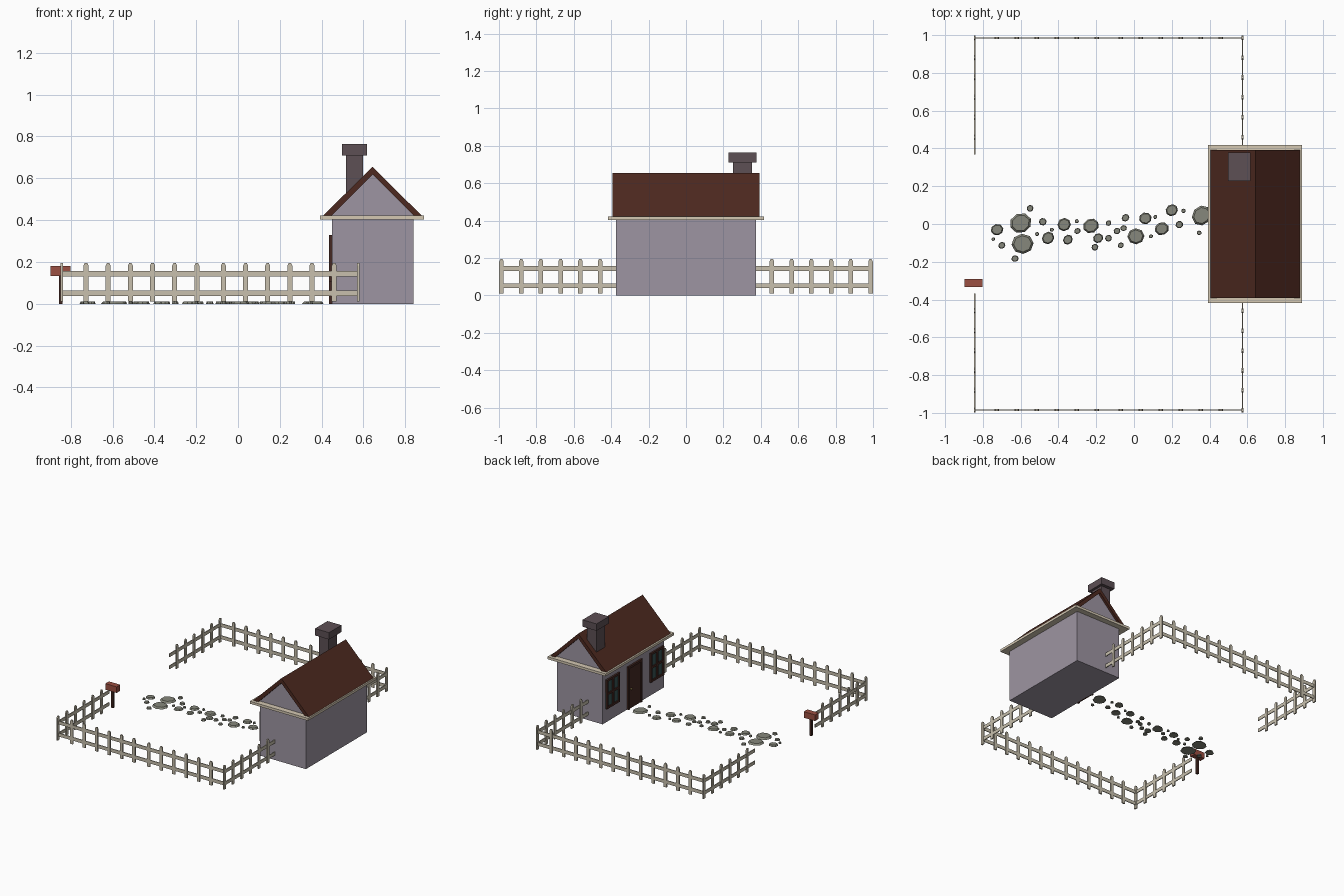
import bpy, bmesh, math, random
from mathutils import Vector, Matrix

if "Cube" in bpy.data.objects:
    bpy.data.objects.remove(bpy.data.objects["Cube"])

random.seed(4)


def mat(name, r, g, b):
    m = bpy.data.materials.new(name)
    m.diffuse_color = (r, g, b, 1)
    m.use_nodes = True
    m.node_tree.nodes["Principled BSDF"].inputs["Base Color"].default_value = m.diffuse_color
    return m


WALL = mat("wall_paint", .34, .30, .36)
ROOF = mat("roof_brown", .075, .022, .014)
TRIM = mat("trim_cream", .66, .58, .45)
FENCE = mat("fence_cream", .58, .53, .42)
STONE = mat("stone_grey", .24, .245, .20)
BRICK = mat("chimney_brick", .11, .08, .09)
RED = mat("mailbox_red", .33, .08, .055)
WOOD = mat("dark_wood", .06, .022, .016)
GLASS = mat("window_glass", .04, .09, .09)
BRASS = mat("knob_brass", .4, .3, .1)


def finish(name, bm, material):
    bmesh.ops.recalc_face_normals(bm, faces=bm.faces)
    me = bpy.data.meshes.new(name)
    bm.to_mesh(me)
    bm.free()
    me.materials.append(material)
    ob = bpy.data.objects.new(name, me)
    bpy.context.collection.objects.link(ob)
    return ob


def add_box(bm, x, y, z):
    """Box from (min, max) pairs."""
    c = [(p[0] + p[1]) / 2 for p in (x, y, z)]
    s = [p[1] - p[0] for p in (x, y, z)]
    bmesh.ops.create_cube(bm, size=1, matrix=Matrix.Translation(c) @ Matrix.Diagonal((*s, 1)))


def box(name, x, y, z, material):
    bm = bmesh.new()
    add_box(bm, x, y, z)
    return finish(name, bm, material)


def add_prism(bm, pts, axis, a, b):
    """Extrude a (horizontal, z) profile from a to b along axis x or y."""
    place = (lambda u, z, t: (u, t, z)) if axis == 'y' else (lambda u, z, t: (t, u, z))
    f = bm.faces.new([bm.verts.new(place(u, z, a)) for u, z in pts])
    new = bmesh.ops.extrude_face_region(bm, geom=[f])["geom"]
    d = Vector(place(0, 0, b - a))
    bmesh.ops.translate(bm, vec=d, verts=[v for v in new if isinstance(v, bmesh.types.BMVert)])


def prism(name, pts, axis, a, b, material):
    bm = bmesh.new()
    add_prism(bm, pts, axis, a, b)
    return finish(name, bm, material)


# House body, eaves slab, gable and roof
box("house_walls", (.45, .84), (-.373, .373), (0, .405), WALL)
box("eaves_slab", (.393, .889), (-.417, .417), (.402, .421), TRIM)
prism("gable_wall", [(.44, .42), (.85, .42), (.644, .63)], 'y', -.375, .375, WALL)
prism("roof", [(.405, .42), (.644, .655), (.88, .42), (.842, .42), (.644, .618), (.447, .42)],
      'y', -.393, .393, ROOF)

# Chimney
box("chimney_shaft", (.517, .598), (.25, .353), (.45, .715), BRICK)
box("chimney_cap", (.498, .617), (.227, .378), (.71, .763), BRICK)

# Door on the left wall
bm = bmesh.new()
for y in ((-.095, -.078), (.058, .075)):
    add_box(bm, (.436, .455), y, (0, .33))
add_box(bm, (.436, .455), (-.095, .075), (.313, .33))
finish("door_frame", bm, WOOD)
box("door", (.443, .455), (-.08, .06), (0, .315), WOOD)
bm = bmesh.new()
bmesh.ops.create_icosphere(bm, subdivisions=1, radius=.009, matrix=Matrix.Translation((.437, .04, .15)))
finish("door_knob", bm, BRASS)

# Windows on the left wall
for side, yc in (("back", .258), ("front", -.278)):
    h, z0, z1, w = .08, .105, .33, .016
    bm = bmesh.new()
    for y in (yc - h, yc + h - w, yc - w / 2):
        add_box(bm, (.436, .455), (y, y + w), (z0, z1))
    for z in (z0, z1 - w, (z0 + z1 - w) / 2):
        add_box(bm, (.437, .455), (yc - h, yc + h), (z, z + w))
    finish(side + "_window_frame", bm, WOOD)
    box(side + "_window_glass", (.445, .455), (yc - h, yc + h), (z0, z1), GLASS)


# Picket fence: one object per run
def fence(name, axis, at, centres, ends):
    bm = bmesh.new()
    across = 'y' if axis == 'x' else 'x'
    w, z0, z1 = .012, .01, .194
    for c in centres:
        add_prism(bm, [(c - w, z0), (c + w, z0), (c + w, z1 - .012), (c + w / 2, z1),
                       (c - w / 2, z1), (c - w, z1 - .012)], across, at - .005, at + .005)
    for a, b in ((.038, .064), (.131, .157)):
        add_prism(bm, [(ends[0], a), (ends[1], a), (ends[1], b), (ends[0], b)],
                  across, at - .003, at + .003)
    finish(name, bm, FENCE)


long_run = [s + .106 * i for s in (-.727, -.07) for i in range(6)]
short_run = [.459 + .1055 * i for i in range(6)]
for side, s in (("front", -1), ("back", 1)):
    fence(side + "_fence", 'x', s * .985, long_run, (-.845, .577))
    fence(side + "_left_fence", 'y', -.843, [s * c for c in short_run], (s * .368, s * .988))
    fence(side + "_right_fence", 'y', .575, [s * c for c in short_run], (s * .37, s * .988))

# Mailbox
box("mailbox_post", (-.857, -.84), (-.321, -.304), (0, .14), WOOD)
mb = box("mailbox", (-.897, -.801), (-.334, -.29), (.133, .18), RED)

# Stepping stones: x, y, radius
stones = [(-.725, -.03, .033), (-.6, .005, .057), (-.59, -.105, .057), (-.55, .083, .018),
          (-.7, -.113, .019), (-.745, -.08, .01), (-.63, -.183, .019), (-.483, .012, .02),
          (-.513, -.053, .011), (-.455, -.074, .034), (-.435, -.03, .011), (-.37, -.003, .035),
          (-.35, -.083, .027), (-.303, .015, .011), (-.3, -.037, .017), (-.228, -.01, .042),
          (-.207, -.123, .018), (-.19, -.075, .027), (-.135, .005, .015), (-.135, -.075, .018),
          (-.09, -.037, .018), (-.07, -.113, .016), (-.055, -.022, .017), (-.045, .033, .021),
          (.01, -.065, .044), (.06, .03, .033), (.09, -.065, .011), (.113, .037, .011),
          (.147, -.025, .037), (.2, .073, .033), (.24, -.003, .02), (.262, .07, .012),
          (.358, .045, .054), (.345, -.047, .013)]
bm = bmesh.new()
for x, y, r in stones:
    m = Matrix.Translation((x, y, .006)) @ Matrix.Rotation(random.random(), 4, 'Z')
    m = m @ Matrix.Diagonal((1.03, random.uniform(.9, 1), 1, 1))
    bmesh.ops.create_cone(bm, cap_ends=True, segments=8, radius1=r, radius2=r * .8, depth=.012, matrix=m)
finish("stepping_stones", bm, STONE)
